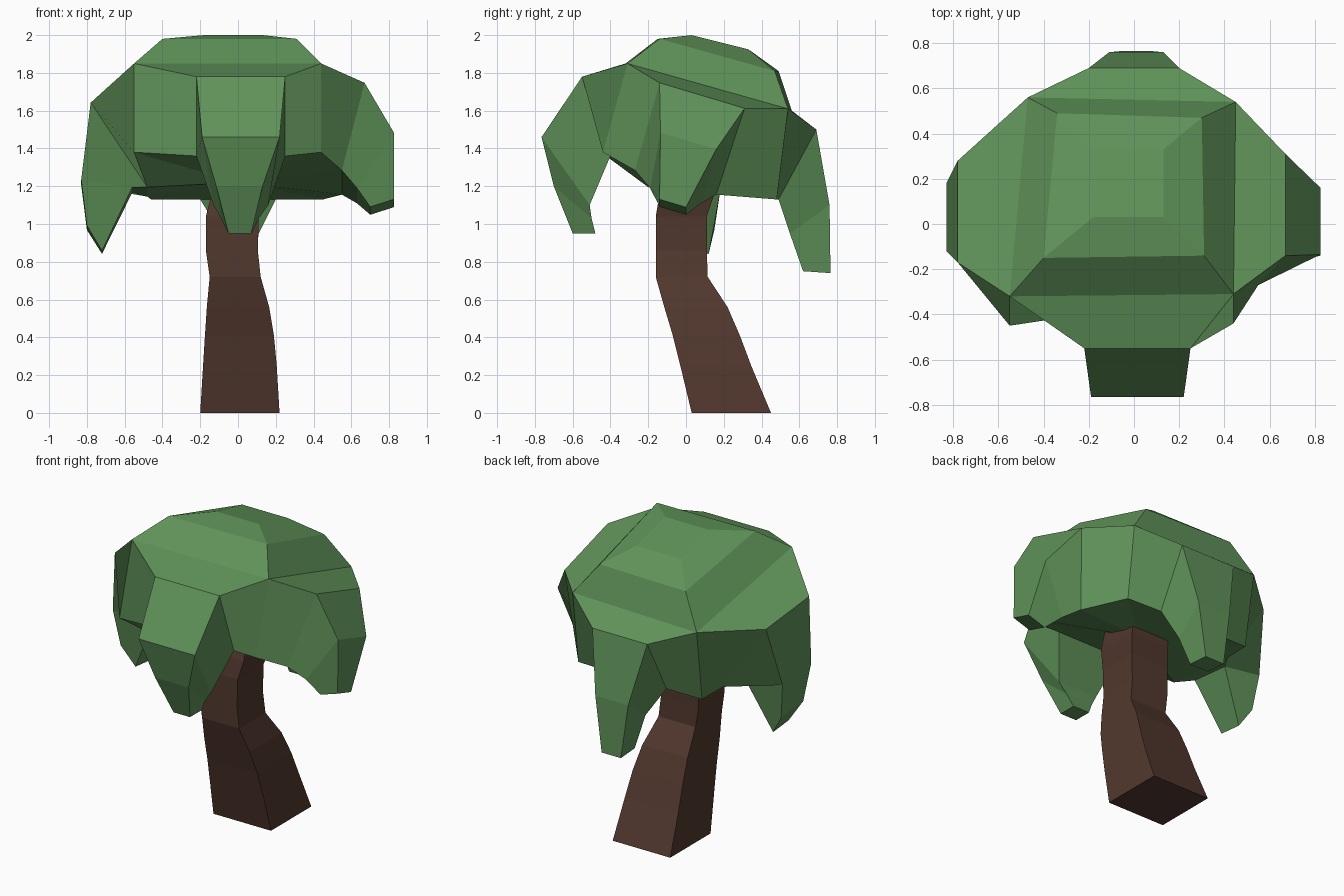
import bpy, bmesh

if "Cube" in bpy.data.objects:
    bpy.data.objects.remove(bpy.data.objects["Cube"])


def make_object(name, bm, color):
    bmesh.ops.recalc_face_normals(bm, faces=bm.faces)
    mesh = bpy.data.meshes.new(name)
    bm.to_mesh(mesh)
    bm.free()
    mat = bpy.data.materials.new(name + "_colour")
    mat.diffuse_color = (*color, 1)
    mat.use_nodes = True
    mat.node_tree.nodes["Principled BSDF"].inputs["Base Color"].default_value = mat.diffuse_color
    mesh.materials.append(mat)
    obj = bpy.data.objects.new(name, mesh)
    bpy.context.collection.objects.link(obj)


def bridge(bm, a, b):
    n = len(a)
    for i in range(n):
        bm.faces.new((a[i], a[(i + 1) % n], b[(i + 1) % n], b[i]))


# trunk: square section swept along a bend (z, x0, x1, y0, y1)
bm = bmesh.new()
prev = None
for z, x0, x1, y0, y1 in [
        (0, -.20, .22, .03, .45), (.25, -.185, .205, -.03, .345),
        (.41, -.175, .19, -.07, .285), (.56, -.165, .165, -.115, .22),
        (.72, -.15, .12, -.16, .115), (.86, -.17, .105, -.16, .11),
        (1.04, -.17, .11, -.16, .11), (1.16, -.14, .14, -.14, .15),
        (1.3, -.12, .14, -.1, .17)]:
    ring = [bm.verts.new(p) for p in ((x0, y0, z), (x1, y0, z), (x1, y1, z), (x0, y1, z))]
    if prev:
        bridge(bm, prev, ring)
    else:
        bm.faces.new(ring)
    prev = ring
bm.faces.new(prev)
make_object("trunk", bm, (.085, .04, .028))

# canopy crown: three four-cornered rings (front left, front right, back right, back left)
bm = bmesh.new()
rings = [[bm.verts.new(p) for p in pts] for pts in (
    [(-.18, .03, 2), (.13, .03, 2), (.13, .33, 1.925), (-.2, .33, 1.925)],
    [(-.4, -.15, 1.98), (.31, -.14, 1.98), (.30, .47, 1.81), (-.34, .49, 1.81)],
    [(-.55, -.32, 1.85), (.44, -.31, 1.85), (.45, .54, 1.61), (-.47, .56, 1.6)],
    [(-.55, -.45, 1.38), (.44, -.44, 1.38), (.45, .48, 1.13), (-.46, .49, 1.13)])]
bm.faces.new(rings[0])
bridge(bm, rings[0], rings[1])
bridge(bm, rings[1], rings[2])
top, low = rings[2], rings[3]

# drooping lobes, counter-clockwise from the front: side axis, tilt, then
# stations of (outer a0, a1, inner a0, a1, outer reach, outer z, inner reach, inner z)
lobes = [
    ("y", 0, [(-.22, .25, -.22, .25, -.55, 1.78, -.40, 1.36),
              (-.19, .22, -.13, .16, -.765, 1.46, -.51, 1.1),
              (-.115, .13, -.09, .11, -.70, 1.2, -.50, 1.03),
              (-.05, .07, -.05, .07, -.6, .95, -.48, .95)]),
    ("x", .3, [(-.14, .31, -.27, .16, .67, 1.68, .55, 1.22),
               (-.135, .16, -.19, .08, .825, 1.44, .63, 1.15),
               (-.14, 0, -.14, 0, .825, 1.11, .70, 1.07)]),
    ("y", 0, [(.2, -.2, .2, -.2, .69, 1.5, .49, 1.13),
              (.13, -.11, .11, -.09, .76, 1.1, .55, .95),
              (.08, -.06, .08, -.06, .765, .74, .62, .75)]),
    ("x", .1, [(.28, -.17, .3, -.2, -.78, 1.62, -.48, 1.17),
               (.18, -.12, .18, -.1, -.83, 1.22, -.56, 1.18),
               (.15, -.08, .12, -.04, -.80, .98, -.72, .85)]),
]
rim = []
for i, (axis, tilt, stations) in enumerate(lobes):
    prev = None
    for a0, a1, b0, b1, ro, zo, ri, zi in stations:
        ring = []
        for a, half, r, z in ((a0, a0 - a1, ro, zo), (a1, a1 - a0, ro, zo),
                              (b1, b1 - b0, ri, zi), (b0, b0 - b1, ri, zi)):
            z -= tilt * half / 2
            ring.append(bm.verts.new((a, r, z) if axis == "y" else (r, a, z)))
        if prev:
            bridge(bm, prev, ring)
        else:
            # shoulder above the lobe and the walls joining it to the corners
            j = (i + 1) % 4
            u0, u1, l1, l0 = ring
            bm.faces.new((top[i], top[j], u1, u0))
            bm.faces.new((top[i], u0, l0, low[i]))
            bm.faces.new((u1, top[j], low[j], l1))
            rim += [low[i], l0, l1]
        prev = ring
    bm.faces.new(prev)

# underside of the canopy
hub = bm.verts.new((0, .05, 1.22))
for i in range(len(rim)):
    bm.faces.new((rim[i], rim[(i + 1) % len(rim)], hub))
make_object("canopy", bm, (.115, .29, .10))
